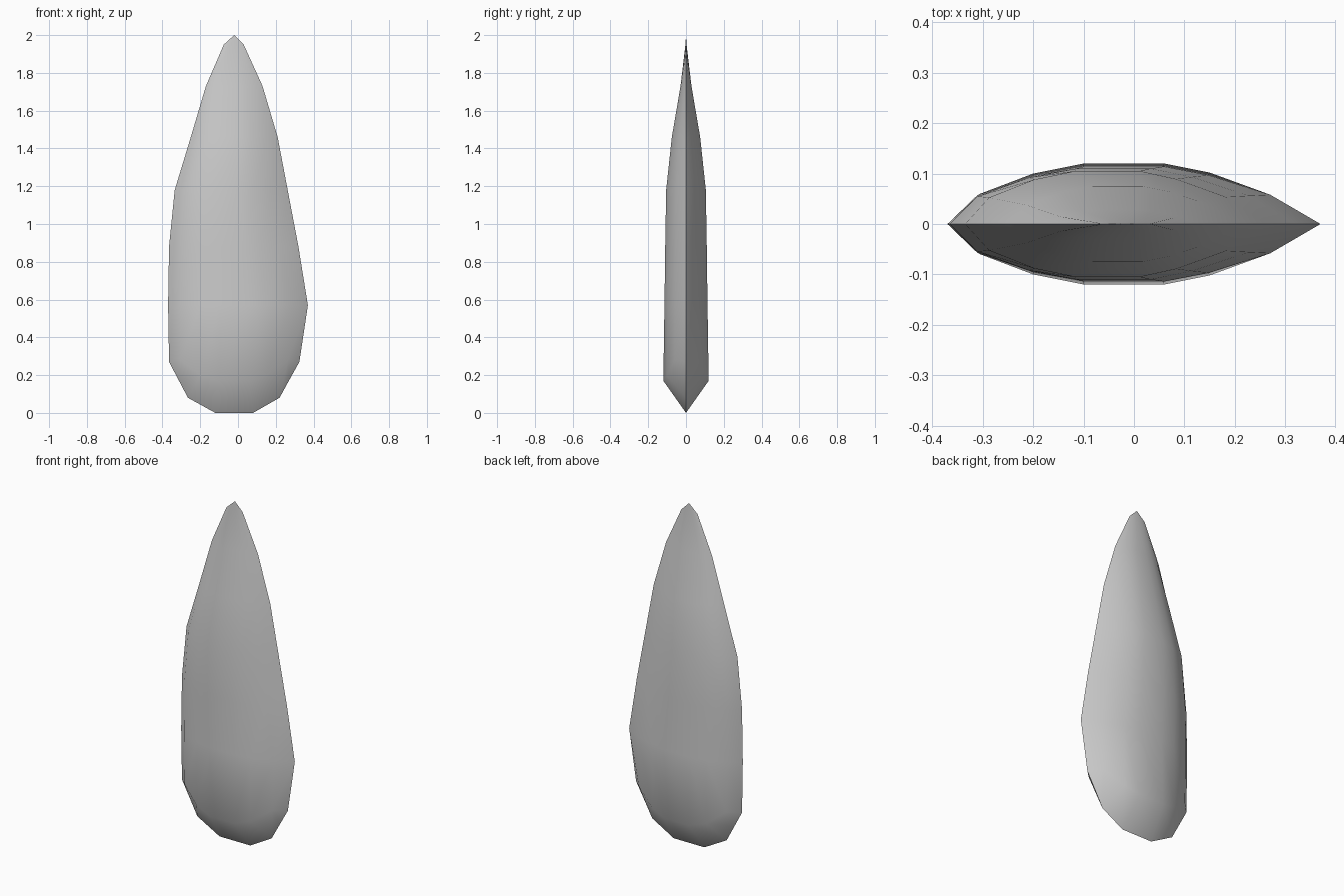
import bpy, bmesh, math

if "Cube" in bpy.data.objects:
    bpy.data.objects.remove(bpy.data.objects["Cube"])

# Stations up the blade: z, left edge, right edge, half thickness
stations = [
    (0.57, -0.37, 0.37, 0.114), (0.88, -0.365, 0.32, 0.11),
    (1.18, -0.335, 0.263, 0.105), (1.46, -0.25, 0.21, 0.075),
    (1.73, -0.17, 0.13, 0.029), (1.95, -0.075, 0.03, 0.003),
]
# Lens cross-section: fraction of width, fraction of thickness
section = [(0, 0), (0.08, 0.5), (0.23, 0.84), (0.365, 1),
           (0.58, 1), (0.7, 0.85), (0.865, 0.51), (1, 0)]

# Rounded butt: rim outline, then the ridge where the bevel ends
rows = [
    [(-0.365, 0, 0.27), (-0.315, 0, 0.175), (-0.265, 0, 0.08), (-0.12, 0, 0),
     (0.08, 0, 0), (0.22, 0, 0.08), (0.272, 0, 0.175), (0.325, 0, 0.27)],
    [(-0.365, 0, 0.27), (-0.305, -0.06, 0.28), (-0.2, -0.1, 0.2), (-0.1, -0.12, 0.17),
     (0.06, -0.12, 0.17), (0.15, -0.102, 0.2), (0.265, -0.06, 0.28), (0.325, 0, 0.27)],
]
for z, left, right, thick in stations:
    rows.append([(left + u * (right - left), -thick * t, z) for u, t in section])

# Skin the front half and close it at the point
bm = bmesh.new()
grid = [[bm.verts.new(p) for p in row] for row in rows]
tip = bm.verts.new((-0.02, 0, 2.0))
for a, b in zip(grid, grid[1:]):
    for i in range(7):
        bm.faces.new((a[i], a[i + 1], b[i + 1], b[i]))
for i in range(7):
    bm.faces.new((grid[-1][i], grid[-1][i + 1], tip))
bmesh.ops.remove_doubles(bm, verts=bm.verts[:], dist=0.0005)

# Mirror to the back half, welding along the rim
bmesh.ops.mirror(bm, geom=bm.verts[:] + bm.edges[:] + bm.faces[:],
                 axis='Y', merge_dist=0.0005)
bmesh.ops.remove_doubles(bm, verts=bm.verts[:], dist=0.0005)
bmesh.ops.recalc_face_normals(bm, faces=bm.faces[:])

mesh = bpy.data.meshes.new("stone_blade")
bm.to_mesh(mesh)
bm.free()
blade = bpy.data.objects.new("stone_blade", mesh)
bpy.context.collection.objects.link(blade)

# Smooth faces with a crisp rim
bpy.context.view_layer.objects.active = blade
blade.select_set(True)
bpy.ops.object.shade_smooth_by_angle(angle=math.radians(50))
